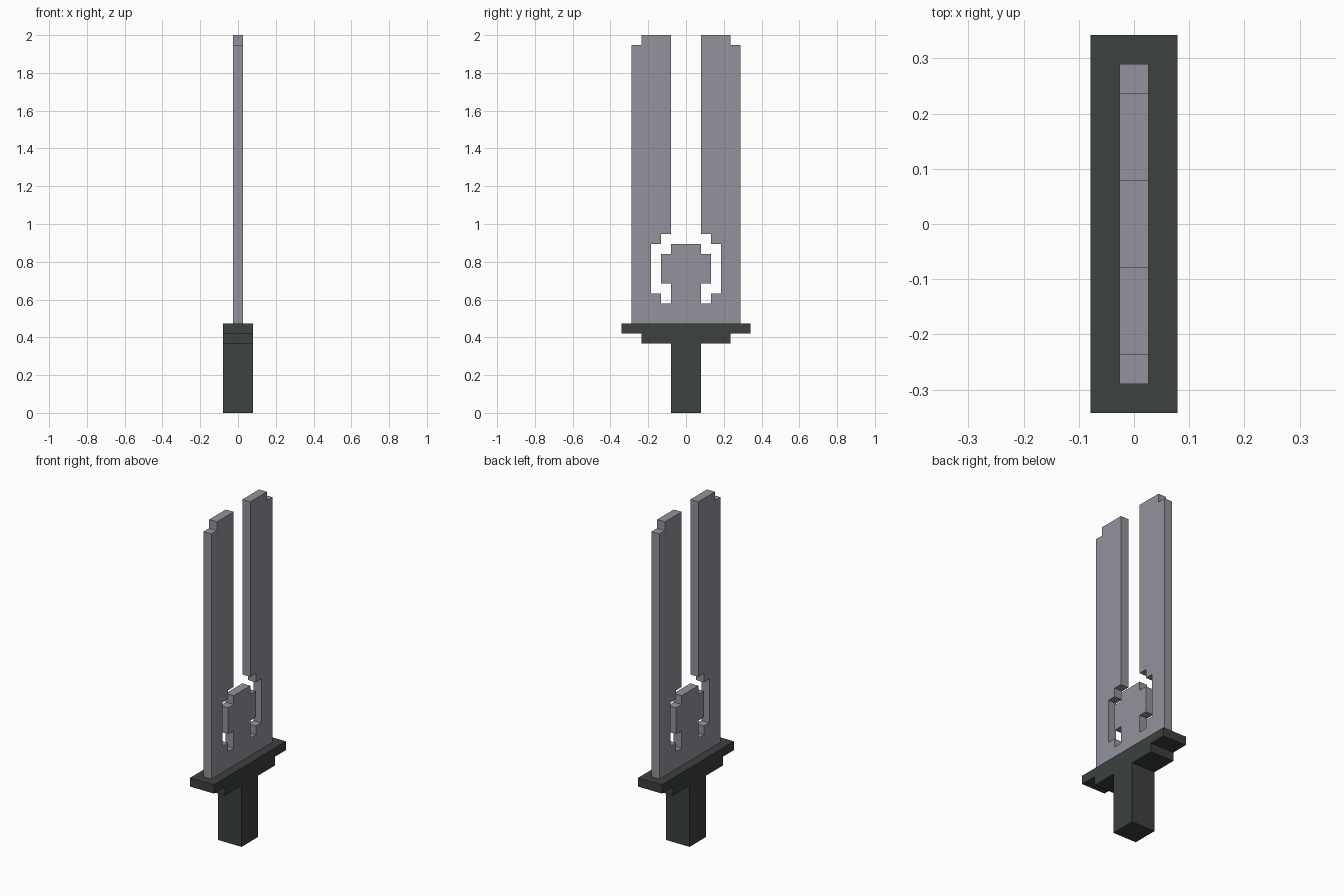
import bpy
import bmesh

cube = bpy.data.objects.get("Cube")
if cube:
    bpy.data.objects.remove(cube, do_unlink=True)

U = 2 / 38  # one block unit; the sword is 38 blocks tall


def material(name, rgb):
    mat = bpy.data.materials.new(name)
    mat.use_nodes = True
    color = (*rgb, 1)
    mat.diffuse_color = color
    mat.node_tree.nodes["Principled BSDF"].inputs["Base Color"].default_value = color
    return mat


def slab(name, half_outline, half_thickness, mat):
    """Mirror a (y, z) half outline across y = 0 and extrude it along x."""
    outline = half_outline + [(-y, z) for y, z in reversed(half_outline)]
    bm = bmesh.new()
    face = bm.faces.new([bm.verts.new((-half_thickness * U, y * U, z * U))
                         for y, z in outline])
    result = bmesh.ops.extrude_face_region(bm, geom=[face])
    verts = [g for g in result["geom"] if isinstance(g, bmesh.types.BMVert)]
    bmesh.ops.translate(bm, verts=verts, vec=(2 * half_thickness * U, 0, 0))
    bmesh.ops.recalc_face_normals(bm, faces=bm.faces)
    mesh = bpy.data.meshes.new(name)
    bm.to_mesh(mesh)
    bm.free()
    mesh.materials.append(mat)
    obj = bpy.data.objects.new(name, mesh)
    bpy.context.collection.objects.link(obj)
    return obj


steel = material("grey steel", (0.296, 0.291, 0.337))
iron = material("dark iron", (0.045, 0.053, 0.051))

# Split blade with a rounded block left standing in the slot
slab("blade", [
    (5.5, 9), (5.5, 37), (4.5, 37), (4.5, 38),              # outer edge and tip
    (1.5, 38), (1.5, 18), (2.5, 18), (2.5, 17), (3.5, 17),  # slot
    (3.5, 12), (2.5, 12), (2.5, 11), (1.5, 11),
    (1.5, 13), (2.5, 13), (2.5, 16), (1.5, 16), (1.5, 17),  # inner block
], 0.5, steel)

# Handle and stepped guard in one piece
slab("handle_and_guard", [
    (1.5, 0), (1.5, 7), (4.5, 7), (4.5, 8), (6.5, 8), (6.5, 9),
], 1.5, iron)
